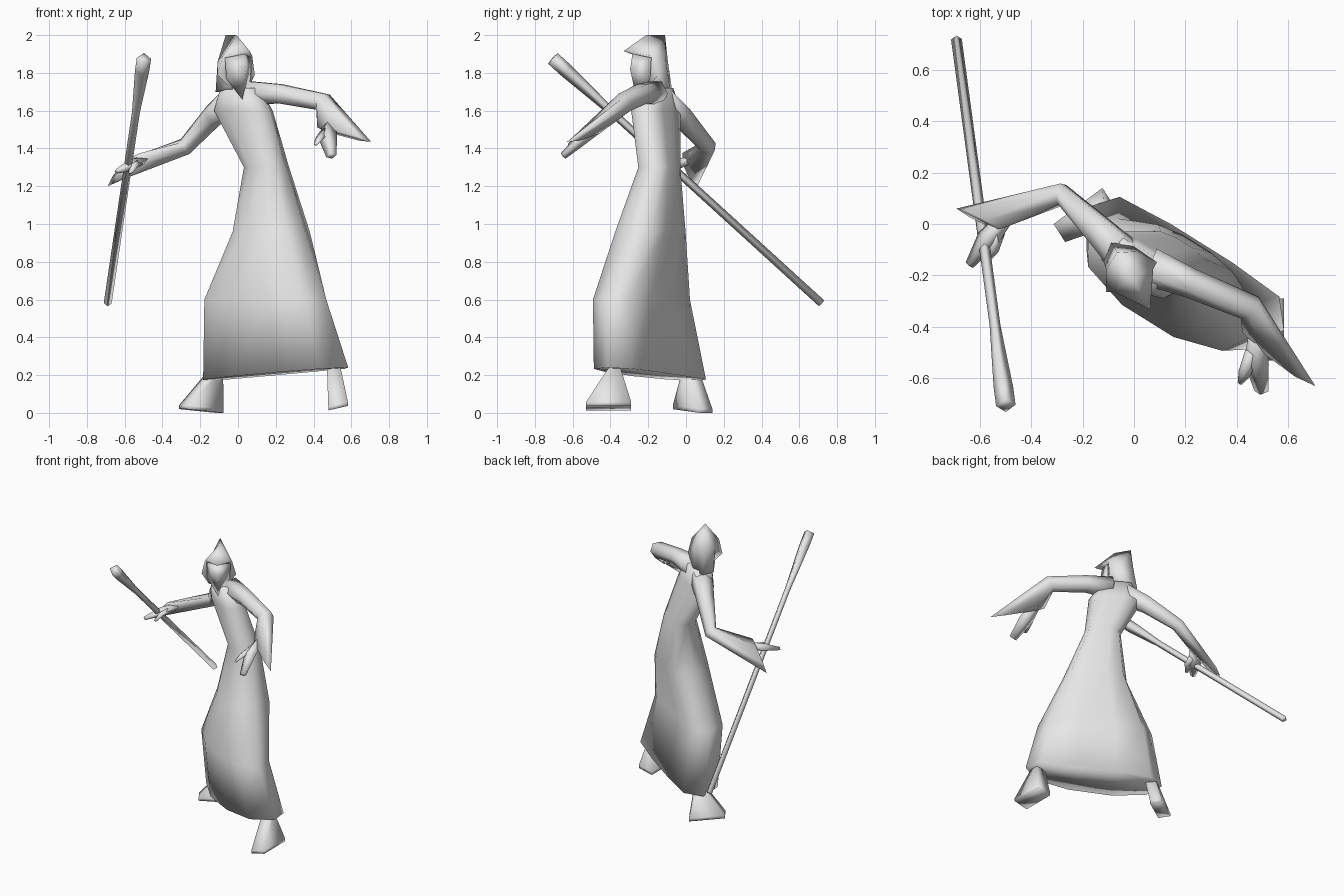
import bpy, bmesh, math
from mathutils import Vector

cube = bpy.data.objects.get("Cube")
if cube:
    bpy.data.objects.remove(cube)

grey = bpy.data.materials.new("plain_grey")
grey.use_nodes = True
shade = (0.8, 0.8, 0.8, 1)
grey.diffuse_color = shade
grey.node_tree.nodes["Principled BSDF"].inputs["Base Color"].default_value = shade


def finish(name, bm):
    bmesh.ops.recalc_face_normals(bm, faces=bm.faces[:])
    for face in bm.faces:
        face.smooth = True
    mesh = bpy.data.meshes.new(name)
    bm.to_mesh(mesh)
    bm.free()
    mesh.materials.append(grey)
    obj = bpy.data.objects.new(name, mesh)
    bpy.context.collection.objects.link(obj)
    return obj


def ring(center, u, v, sides):
    center, u, v = Vector(center), Vector(u), Vector(v)
    angles = [math.tau * i / sides for i in range(sides)]
    return [center + u * math.cos(a) + v * math.sin(a) for a in angles]


def loft(name, rings):
    """Skin a closed surface over a list of equal rings."""
    bm = bmesh.new()
    loops = [[bm.verts.new(p) for p in points] for points in rings]
    for low, high in zip(loops, loops[1:]):
        for i in range(len(low)):
            j = (i + 1) % len(low)
            bm.faces.new((low[i], low[j], high[j], high[i]))
    bm.faces.new(loops[0])
    bm.faces.new(loops[-1])
    return finish(name, bm)


def tube(path, side, sides, flat=1.0):
    """Rings along a path of (x, y, z, radius); the side vector is carried back from the end."""
    points = [Vector(p[:3]) for p in path]
    u = Vector(side)
    rings = []
    for i in reversed(range(len(points))):
        along = (points[min(i + 1, len(points) - 1)] - points[max(i - 1, 0)]).normalized()
        u = (u - along * u.dot(along)).normalized()
        r = path[i][3]
        rings.insert(0, ring(points[i], u * r, along.cross(u) * r * flat, sides))
    return rings


def sleeve(name, path, upper, tip, thickness):
    """Arm tube that widens to a hanging cuff between two points."""
    upper, tip = Vector(upper), Vector(tip)
    center, u = (upper + tip) / 2, (tip - upper) / 2
    rings = tube(path + [(*center, thickness)], u, 6)
    along = (center - Vector(path[-1][:3])).normalized()
    rings[-1] = ring(center, u, along.cross(u).normalized() * thickness, 6)
    loft(name, rings)


# Robe: height, centre x, centre y, half width, front depth, back depth, rise along the width
turn = math.radians(-32)
across = Vector((math.cos(turn), math.sin(turn), 0))
back = Vector((-math.sin(turn), math.cos(turn), 0))
robe = [
    (0.205, 0.2, -0.175, 0.452, 0.215, 0.12, 0.035),
    (0.6, 0.145, -0.23, 0.38, 0.18, 0.122, 0),
    (0.96, 0.175, -0.19, 0.21, 0.17, 0.135, 0),
    (1.3, 0.15, -0.143, 0.12, 0.105, 0.085, 0),
    (1.6, 0.025, -0.165, 0.175, 0.09, 0.085, 0),
    (1.72, 0.01, -0.165, 0.11, 0.08, 0.07, 0),
]


def robe_ring(z, x, y, width, front_depth, back_depth, rise):
    """Rounded in front, nearly flat behind."""
    points = []
    for i in range(10):
        c, s = math.cos(math.tau * i / 10), math.sin(math.tau * i / 10)
        depth = back_depth * s ** 0.3 if s > 0.01 else -front_depth * abs(s) ** 0.8
        if abs(s) < 0.01:
            depth = 0
        points.append(Vector((x, y, z + rise * c)) + across * width * c + back * depth)
    return points


loft("robe", [robe_ring(*row) for row in robe])

# Sleeved arms
sleeve("right_arm",
       [(-0.02, -0.14, 1.66, 0.08), (-0.13, -0.03, 1.575, 0.062), (-0.28, 0.115, 1.41, 0.046)],
       (-0.52, -0.02, 1.375), (-0.69, 0.06, 1.2), 0.03)
sleeve("left_arm",
       [(0.06, -0.165, 1.69, 0.075), (0.22, -0.23, 1.69, 0.058), (0.45, -0.325, 1.645, 0.055)],
       (0.42, -0.42, 1.51), (0.705, -0.63, 1.435), 0.025)

# Hands with a thumb each
hands = {
    "right_hand": [(-0.5, 0.02, 1.34, 0.03), (-0.57, -0.06, 1.31, 0.045), (-0.64, -0.16, 1.28, 0.018)],
    "right_thumb": [(-0.53, -0.03, 1.32, 0.03), (-0.55, -0.1, 1.31, 0.025), (-0.57, -0.14, 1.27, 0.012)],
    "left_hand": [(0.48, -0.43, 1.53, 0.035), (0.475, -0.54, 1.46, 0.05), (0.495, -0.65, 1.36, 0.028)],
    "left_thumb": [(0.46, -0.5, 1.49, 0.03), (0.43, -0.58, 1.45, 0.025), (0.412, -0.62, 1.42, 0.01)],
}
for name, path in hands.items():
    loft(name, tube(path, (1, 0, 0.3), 4, 0.7))


# Flared feet
def foot(name, ankle, sole, length, width):
    length, width = Vector(length), Vector(width)
    small_u, small_v = length.normalized() * 0.022, width.normalized() * 0.035
    rings = [ring(c, a + b, a - b, 4) for c, a, b in (
        (ankle, small_u, small_v),
        (Vector(sole) + Vector((0, 0, 0.02)), length, width),
        (sole, length, width))]
    loft(name, rings)


foot("right_foot", (-0.115, 0.025, 0.23), (-0.195, 0.035, 0.01), (-0.095, -0.07, 0.01), (0.0225, -0.035, 0))
foot("left_foot", (0.505, -0.375, 0.25), (0.53, -0.41, 0.025), (0, -0.12, 0), (0.052, 0, 0.012))

# Staff, flared at the top
bottom, top = Vector((-0.69, 0.718, 0.58)), Vector((-0.498, -0.705, 1.877))
staff = [(*bottom.lerp(top, t), r) for t, r in ((0, 0.021), (0.78, 0.021), (0.95, 0.038), (1, 0.038))]
loft("staff", tube(staff, (1, 0, 0), 4))


# Hood and face share a frame turned with the head: (side, forward, height)
def head_point(s, f, z):
    return Vector((-0.025 + s * 0.86 + f * 0.5, -0.18 + s * 0.5 - f * 0.86, z))


def mirrored(name, points, faces):
    """Build one half from named points and mirror it; points on the middle are shared."""
    bm = bmesh.new()
    right, left = {}, {}
    for key, (s, f, z) in points.items():
        left[key] = bm.verts.new(head_point(s, f, z))
        right[key] = bm.verts.new(head_point(-s, f, z)) if s else left[key]
    for face in faces.split():
        bm.faces.new([left[k] for k in face])
        bm.faces.new([right[k] for k in reversed(face)])
    return finish(name, bm)


mirrored("hood", {
    "b": (0, -0.08, 2.0), "f": (0, 0.035, 2.0), "v": (0, 0.175, 1.915),
    "u": (0.09, 0.045, 1.89), "m": (0.115, 0.03, 1.79), "n": (0.065, 0.06, 1.73),
    "k": (0.07, -0.045, 1.86), "d": (0.065, -0.075, 1.7),
    "c": (0, -0.098, 1.86), "e": (0, -0.125, 1.7), "i": (0, 0.05, 1.88), "g": (0, 0.03, 1.7),
}, "fvu bfuk bkc ukm mkdn ckde viu iumng ndeg")

mirrored("face_and_beard", {
    "t": (0, 0.12, 1.9), "a": (0.08, 0.05, 1.88), "q": (0, 0.135, 1.82),
    "j": (0.075, 0.055, 1.77), "w": (0, 0.095, 1.66), "h": (0, 0.02, 1.78),
}, "taq aqj qjw jwh tajh")
